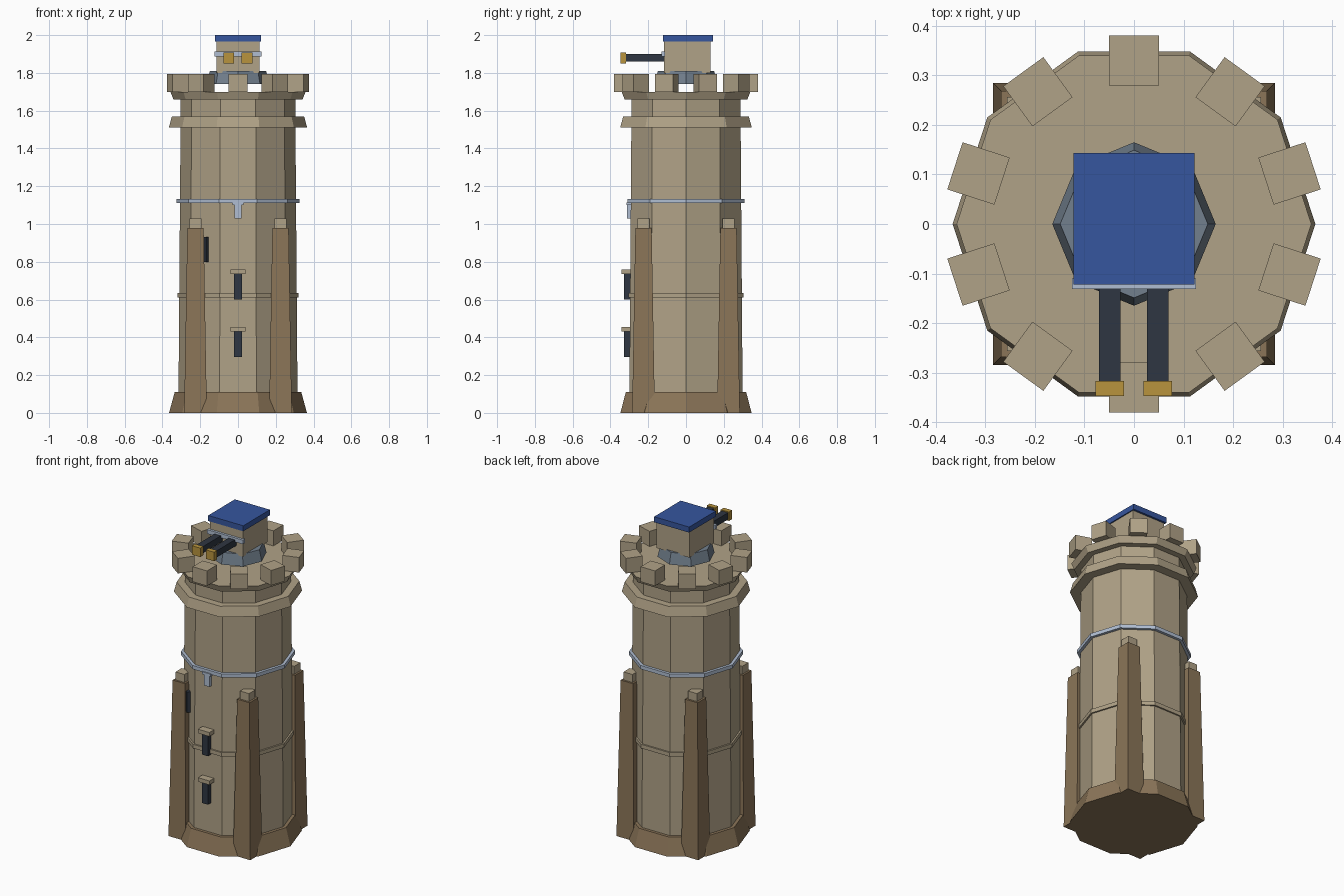
import bpy, bmesh
from math import radians, cos, sin, pi
from mathutils import Matrix, Vector

cube = bpy.data.objects.get("Cube")
if cube:
    bpy.data.objects.remove(cube, do_unlink=True)


def material(name, rgb):
    m = bpy.data.materials.new(name)
    m.use_nodes = True
    m.diffuse_color = (*rgb, 1)
    m.node_tree.nodes["Principled BSDF"].inputs["Base Color"].default_value = (*rgb, 1)
    return m


STONE = material("tan stone", (0.434, 0.361, 0.242))
BROWN = material("brown stone", (0.258, 0.178, 0.098))
BLUE = material("blue roof", (0.037, 0.093, 0.342))
DARK = material("dark metal", (0.028, 0.037, 0.054))
GOLD = material("gold", (0.479, 0.296, 0.048))
STEEL = material("pale steel", (0.434, 0.515, 0.645))
GREY = material("blue grey", (0.17, 0.216, 0.27))


def finish(name, bm, mat):
    bmesh.ops.recalc_face_normals(bm, faces=bm.faces)
    mesh = bpy.data.meshes.new(name)
    bm.to_mesh(mesh)
    bm.free()
    mesh.materials.append(mat)
    obj = bpy.data.objects.new(name, mesh)
    bpy.context.collection.objects.link(obj)
    return obj


def box(name, mat, x, y, z, angle=0):
    """Box from (low, high) ranges, turned about the tower axis."""
    bm = bmesh.new()
    bmesh.ops.create_cube(bm, size=1)
    for v in bm.verts:
        v.co = Vector([(a + b) / 2 + c * (b - a) for (a, b), c in zip((x, y, z), v.co)])
    bm.transform(Matrix.Rotation(radians(angle), 4, "Z"))
    return finish(name, bm, mat)


def drum(name, mat, sides, profile):
    """Closed faceted solid from a list of (radius, height)."""
    bm = bmesh.new()
    rings = [[bm.verts.new((r * cos(2 * pi * i / sides), r * sin(2 * pi * i / sides), z))
              for i in range(sides)] for r, z in profile]
    for low, high in zip(rings, rings[1:]):
        for i in range(sides):
            j = (i + 1) % sides
            bm.faces.new((low[i], low[j], high[j], high[i]))
    bm.faces.new(rings[0])
    bm.faces.new(rings[-1])
    return finish(name, bm, mat)


def taper(name, mat, centre, low, high, z0, z1):
    """Square pillar, half width low at z0 and high at z1."""
    bm = bmesh.new()
    bmesh.ops.create_cube(bm, size=2)
    for v in bm.verts:
        half, z = (high, z1) if v.co.z > 0 else (low, z0)
        v.co = (centre[0] + half * v.co.x, centre[1] + half * v.co.y, z)
    return finish(name, bm, mat)


# Tower body
drum("base", BROWN, 10, [(0.365, 0), (0.335, 0.11)])
drum("shaft", STONE, 10, [(0.315, 0.1), (0.303, 1.67)])
drum("middle_band", STONE, 10, [(0.321, 0.61), (0.321, 0.635)])
drum("steel_ring", STEEL, 10, [(0.325, 1.11), (0.325, 1.133)])
drum("cornice", STONE, 10, [(0.366, 1.51), (0.35, 1.57)])
drum("deck", STONE, 10, [(0.342, 1.66), (0.358, 1.7)])

# Battlements
for i in range(10):
    box(f"merlon_{i + 1}", STONE, (-0.05, 0.05), (-0.38, -0.28), (1.7, 1.795), 36 * i)

# Corner buttresses
for side, sx in (("left", 1), ("right", -1)):
    for end, sy in (("front", -1), ("back", 1)):
        c = (0.225 * sx, 0.225 * sy)
        taper(f"{end}_{side}_buttress", BROWN, c, 0.06, 0.043, 0, 0.98)
        taper(f"{end}_{side}_buttress_cap", STONE, c, 0.031, 0.031, 0.97, 1.03)

# Arrow slits and lintels
for name, z in (("lower", 0.295), ("upper", 0.6)):
    box(f"{name}_slit", DARK, (-0.02, 0.02), (-0.328, -0.295), (z, z + 0.14))
    box(f"{name}_lintel", STONE, (-0.04, 0.04), (-0.342, -0.295), (z + 0.135, z + 0.16))
box("side_slit", DARK, (-0.02, 0.02), (-0.315, -0.28), (0.8, 0.93), -36)

# Steel tab below the ring
box("tab_head", STEEL, (-0.03, 0.03), (-0.316, -0.29), (1.1, 1.115))
box("tab", STEEL, (-0.019, 0.019), (-0.312, -0.29), (1.03, 1.1))

# Gun turret
drum("turret_mount", GREY, 8, [(0.165, 1.74), (0.149, 1.81)])
box("turret_body", STONE, (-0.115, 0.115), (-0.116, 0.13), (1.8, 1.967))
box("turret_roof", BLUE, (-0.122, 0.122), (-0.122, 0.143), (1.965, 2))
box("gun_bar", STEEL, (-0.125, 0.125), (-0.131, -0.11), (1.888, 1.914))
for side, x in (("left", 0.048), ("right", -0.049)):
    box(f"{side}_barrel", DARK, (x - 0.022, x + 0.022), (-0.325, -0.11), (1.859, 1.901))
    box(f"{side}_muzzle", GOLD, (x - 0.029, x + 0.029), (-0.347, -0.317), (1.851, 1.907))
